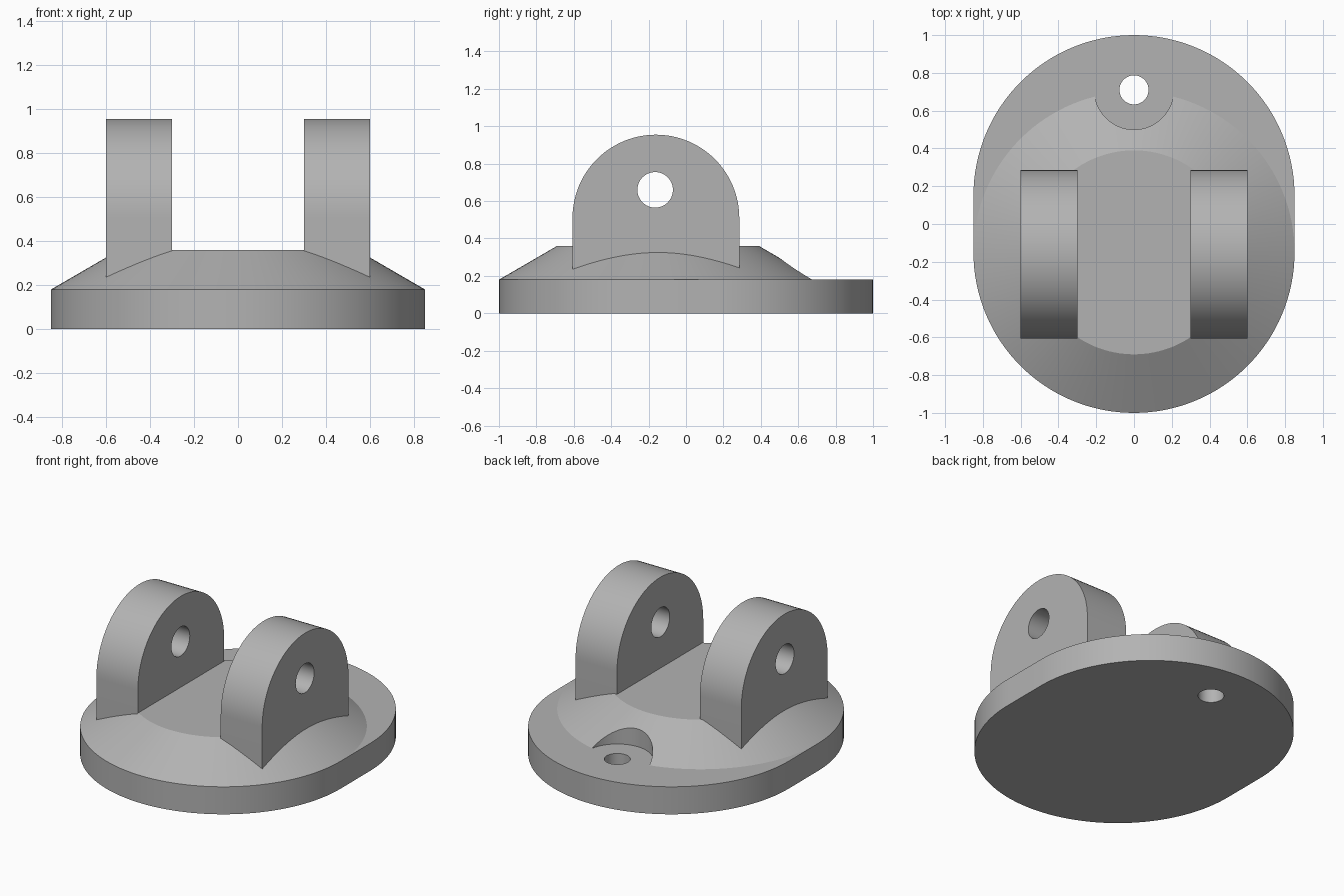
import bpy, bmesh, math
from mathutils import Matrix, Vector

cube = bpy.data.objects.get("Cube")
if cube:
    bpy.data.objects.remove(cube, do_unlink=True)

grey = bpy.data.materials.new("plain_grey")
grey.use_nodes = True
tone = (0.45, 0.45, 0.45, 1)
grey.diffuse_color = tone
grey.node_tree.nodes["Principled BSDF"].inputs["Base Color"].default_value = tone


def add_object(name, bm):
    bmesh.ops.recalc_face_normals(bm, faces=bm.faces)
    mesh = bpy.data.meshes.new(name)
    bm.to_mesh(mesh)
    bm.free()
    mesh.materials.append(grey)
    obj = bpy.data.objects.new(name, mesh)
    bpy.context.collection.objects.link(obj)
    return obj


def arc(cx, cy, radius, start, end, steps):
    angles = [start + (end - start) * i / steps for i in range(steps + 1)]
    return [(cx + radius * math.cos(a), cy + radius * math.sin(a)) for a in angles]


def prism(name, points, direction):
    """Extrude a closed outline of 3D points along a direction."""
    bm = bmesh.new()
    face = bm.faces.new([bm.verts.new(p) for p in points])
    ext = bmesh.ops.extrude_face_region(bm, geom=[face], use_keep_orig=True)
    moved = [g for g in ext["geom"] if isinstance(g, bmesh.types.BMVert)]
    bmesh.ops.translate(bm, verts=moved, vec=Vector(direction))
    return add_object(name, bm)


def cone(name, bottom_radius, top_radius, z0, z1, y, segments=64):
    bm = bmesh.new()
    bmesh.ops.create_cone(bm, cap_ends=True, segments=segments,
                          radius1=bottom_radius, radius2=top_radius, depth=z1 - z0,
                          matrix=Matrix.Translation((0, y, (z0 + z1) / 2)))
    return add_object(name, bm)


def cut(obj, cutter):
    """Subtract the cutter, then discard it."""
    cutter.hide_render = True
    mod = obj.modifiers.new("cut", "BOOLEAN")
    mod.operation = "DIFFERENCE"
    mod.solver = "EXACT"
    mod.object = cutter
    bpy.context.view_layer.objects.active = obj
    bpy.ops.object.modifier_apply(modifier=mod.name)
    bpy.data.objects.remove(cutter, do_unlink=True)


rim_z, top_z = 0.18, 0.36
bolt_y = 0.71

# Oval base plate with a bolt hole
outline = arc(0, 0.15, 0.85, 0, math.pi, 64) + arc(0, -0.15, 0.85, math.pi, 2 * math.pi, 64)
base = prism("base_plate", [(x, y, 0) for x, y in outline], (0, 0, rim_z))
cut(base, cone("bolt_cutter", 0.077, 0.077, -0.1, 0.3, bolt_y, 48))

# Sloped boss with a round recess above the bolt hole
boss = cone("sloped_boss", 0.85, 0.54, rim_z, top_z, -0.15, 128)
cut(boss, cone("recess_cutter", 0.21, 0.21, 0.1, 0.5, bolt_y))

# Pair of round-topped lugs with pin holes
lug_y, lug_r = -0.161, 0.446
profile = arc(lug_y, 0.509, lug_r, 0, math.pi, 48)
profile += [(lug_y - lug_r, 0.2), (lug_y + lug_r, 0.2)]
pin = arc(lug_y - 0.004, 0.66, 0.095, 0, 2 * math.pi, 48)[:-1]
parts = [base, boss]
for side, x in (("right", -0.6), ("left", 0.3)):
    lug = prism(side + "_lug", [(x, y, z) for y, z in profile], (0.3, 0, 0))
    cut(lug, prism("pin_cutter", [(x - 0.1, y, z) for y, z in pin], (0.5, 0, 0)))
    parts.append(lug)

# Smooth curved walls, keep crisp edges
for obj in bpy.context.view_layer.objects:
    obj.select_set(obj in parts)
bpy.context.view_layer.objects.active = base
bpy.ops.object.shade_smooth_by_angle(angle=math.radians(25))
